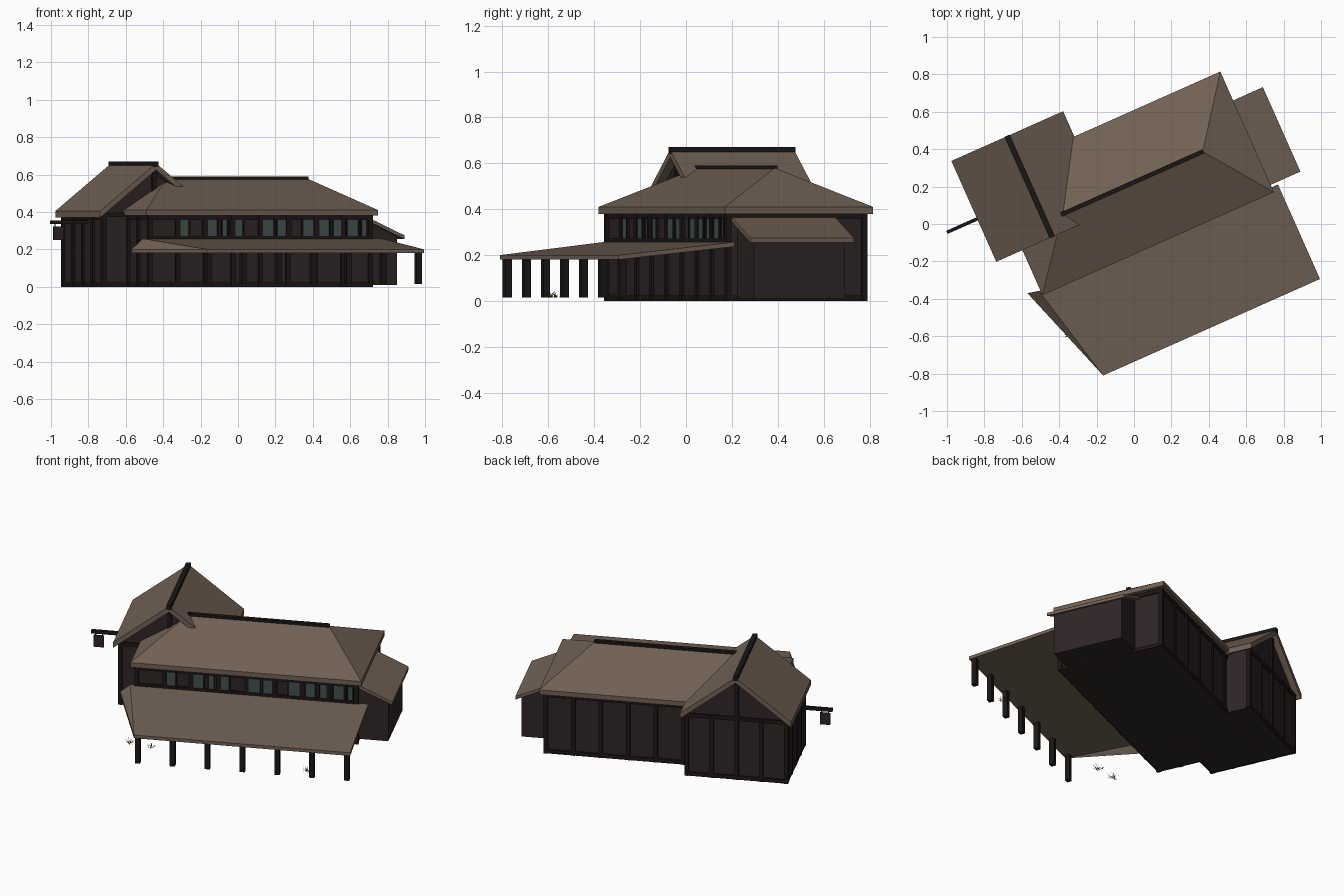
import bpy
import bmesh
import math
import random
from itertools import product
from mathutils import Matrix, Vector

if "Cube" in bpy.data.objects:
    bpy.data.objects.remove(bpy.data.objects["Cube"])

random.seed(4)
# The house is laid out along its own axes, then turned on its plot
TURN = Matrix.Rotation(math.radians(24), 4, "Z")


def material(name, red, green, blue):
    mat = bpy.data.materials.new(name)
    mat.use_nodes = True
    colour = (red, green, blue, 1)
    mat.diffuse_color = colour
    shader = mat.node_tree.nodes["Principled BSDF"]
    shader.inputs["Base Color"].default_value = colour
    shader.inputs["Roughness"].default_value = 0.9
    return mat


ROOF = material("roof brown", 0.165, 0.118, 0.088)
WALL = material("wall dark brown", 0.027, 0.018, 0.019)
TRIM = material("timber near black", 0.012, 0.008, 0.008)
GLASS = material("window teal", 0.05, 0.08, 0.073)
GRASS = material("dry grass", 0.12, 0.1, 0.02)


def finish(name, bm, mat):
    bm.transform(TURN)
    mesh = bpy.data.meshes.new(name)
    bm.to_mesh(mesh)
    bm.free()
    mesh.materials.append(mat)
    obj = bpy.data.objects.new(name, mesh)
    bpy.context.collection.objects.link(obj)
    return obj


def solid(name, points, mat):
    """Convex solid around the given points."""
    bm = bmesh.new()
    verts = [bm.verts.new(p) for p in points]
    bmesh.ops.convex_hull(bm, input=verts)
    bmesh.ops.dissolve_limit(bm, angle_limit=0.01, verts=bm.verts[:], edges=bm.edges[:])
    bmesh.ops.recalc_face_normals(bm, faces=bm.faces[:])
    return finish(name, bm, mat)


def box(name, xs, ys, zs, mat):
    return solid(name, list(product(xs, ys, zs)), mat)


def slab(name, top, thick, mat):
    return solid(name, top + [(x, y, z - thick) for x, y, z in top], mat)


def around(centre, width):
    return (centre - width / 2, centre + width / 2)


def post(name, x, y, zs, width=0.024):
    return box(name, around(x, width), around(y, width), zs, TRIM)


def spread(start, end, bays):
    return [start + (end - start) * i / bays for i in range(bays + 1)]


# Main hall
X0, X1, Y0, Y1, EAVE = -0.57, 0.72, -0.12, 0.527, 0.39
MID = 0.204
box("main_walls", (X0, X1), (Y0, Y1), (0, EAVE), WALL)
eave = list(product((-0.602, 0.753), (-0.149, 0.557), (0.38, 0.41)))
solid("main_roof", eave + [(-0.329, MID, 0.58), (0.493, MID, 0.58)], ROOF)
box("main_ridge_cap", (-0.335, 0.497), around(MID, 0.024), (0.565, 0.59), TRIM)

# Timber frame of the hall
for x in spread(X0, X1, 8):
    post("front_wall_post", x, Y0, (0, EAVE))
    post("back_wall_post", x, Y1, (0, EAVE))
post("side_wall_post", X0, 0.02, (0, EAVE))
for y in (Y0, Y1):
    for z in (0.012, 0.37):
        box("long_wall_beam", (X0, X1), around(y, 0.018), around(z, 0.024), TRIM)
for x in (X0, X1):
    for z in (0.012, 0.37):
        box("end_wall_beam", around(x, 0.014), (Y0, Y1), around(z, 0.024), TRIM)
box("window_sill", (X0, X1), around(Y0, 0.024), (0.255, 0.272), TRIM)

# Upper windows along the front, with a mullion beside each pane
panes = [(-0.41, -0.34), (-0.26, -0.175), (-0.15, -0.115), (-0.1, -0.025),
         (0.08, 0.155), (0.17, 0.25), (0.32, 0.395), (0.415, 0.48),
         (0.5, 0.55), (0.58, 0.65), (0.665, 0.7)]
for left, right in panes:
    box("window_pane", (left, right), (Y0 - 0.006, Y0), (0.272, 0.362), GLASS)
    for x in (left, right):
        box("window_mullion", around(x, 0.009), (Y0 - 0.012, Y0), (0.268, 0.366), TRIM)

# Gabled wing
GX, PEAK = -0.428, 0.66
G0, G1, H0, H1 = -0.72, -0.136, 0.15, 0.67
profile = [(G0, 0), (G1, 0), (G0, EAVE), (G1, EAVE), (GX, 0.615)]
solid("wing_walls", [(x, y, z) for x, z in profile for y in (H0, H1)], WALL)
for side in (-1, 1):
    edge = GX + side * 0.327
    pitch = [(x, y, z) for x, z in ((GX, PEAK), (edge, 0.405)) for y in (0.115, 0.705)]
    slab("wing_roof_pitch", pitch, 0.035, ROOF)
box("wing_ridge_cap", around(GX, 0.028), (0.113, 0.707), (0.64, 0.67), TRIM)
for y in (H0, H1):
    for x in spread(G0, G1, 4):
        post("wing_gable_post", x, y, (0, EAVE))
    for z in (0.012, 0.385):
        box("wing_gable_beam", (G0, G1), around(y, 0.018), around(z, 0.024), TRIM)
    post("king_post", GX, y, (EAVE, 0.61))
for y in spread(H0, H1, 4)[1:-1]:
    post("wing_side_post", G0, y, (0, EAVE))
for z in (0.012, 0.37):
    box("wing_side_beam", around(G0, 0.018), (H0, H1), around(z, 0.024), TRIM)

# Lean-to annexe at the far end
lean = [(0.7, 0.365), (0.897, 0.27), (0.7, 0.01), (0.897, 0.01)]
solid("annexe_walls", [(x, y, z) for x, z in lean for y in (-0.076, 0.358)], WALL)
slab("annexe_roof", [(x, y, z) for x, z in ((0.715, 0.37), (0.927, 0.275))
                     for y in (-0.106, 0.388)], 0.02, ROOF)

# Veranda roof with its hipped end, and its row of posts
top_left, low_left = (-0.61, Y0, 0.257), (-0.48, -0.673, 0.2)
slab("veranda_roof", [top_left, low_left, (0.789, -0.673, 0.2), (0.789, Y0, 0.257)], 0.02, ROOF)
slab("veranda_hip", [top_left, low_left, (-0.671, -0.106, 0.2)], 0.02, ROOF)
for x in spread(-0.462, 0.766, 6):
    post("veranda_post", x, -0.647, (0.015, 0.19), 0.03)

# Hanging sign on a bracket
SY = 0.366
box("sign_bracket", (-0.932, G0), around(SY, 0.018), (0.335, 0.355), TRIM)
box("sign_board", (-0.918, -0.858), around(SY, 0.012), (0.25, 0.322), WALL)
for x in (-0.908, -0.868):
    box("sign_hanger", around(x, 0.005), around(SY, 0.005), (0.32, 0.337), TRIM)

# Tufts of dry grass
tufts = bmesh.new()
for x, y in ((-0.345, -0.595), (-0.215, -0.57), (0.72, -0.32)):
    root = TURN.inverted() @ Vector((x, y, 0.016))
    for blade in range(22):
        angle = random.uniform(0, math.tau)
        out = Vector((math.cos(angle), math.sin(angle), 0))
        across = Vector((-out.y, out.x, 0)) * 0.002
        base = root + out * random.uniform(0, 0.02)
        tip = base + out * random.uniform(0.005, 0.03)
        tip.z += random.uniform(0.01, 0.032)
        tufts.faces.new([tufts.verts.new(p) for p in (base - across, base + across, tip)])
finish("grass_tufts", tufts, GRASS)
